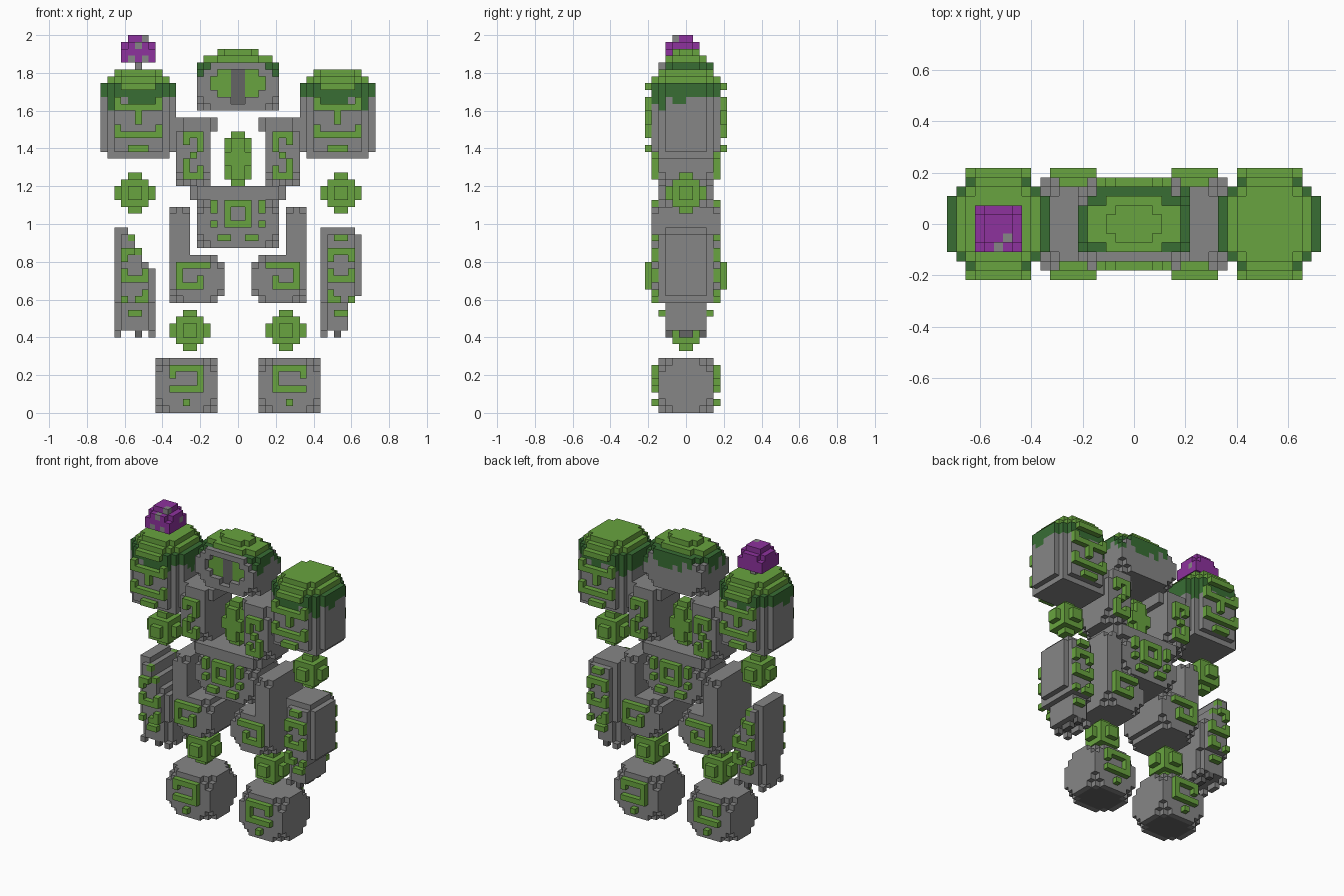
import bpy, random

if "Cube" in bpy.data.objects:
    bpy.data.objects.remove(bpy.data.objects["Cube"])

V = 2 / 55                     # size of one block
random.seed(4)

COLORS = {"stone": (0.24, 0.24, 0.24, 1), "dark_stone": (0.13, 0.13, 0.13, 1),
          "moss": (0.14, 0.37, 0.05, 1), "dark_moss": (0.04, 0.155, 0.034, 1),
          "purple_bloom": (0.27, 0.032, 0.34, 1)}
MATS = {}
for name, col in COLORS.items():
    MATS[name] = bpy.data.materials.new(name)
    MATS[name].diffuse_color = col
NAMES = list(COLORS)

# the six block faces: direction and corners
SIDES = [((-1, 0, 0), ((0, 0, 0), (0, 0, 1), (0, 1, 1), (0, 1, 0))),
         ((1, 0, 0), ((1, 0, 0), (1, 1, 0), (1, 1, 1), (1, 0, 1))),
         ((0, -1, 0), ((0, 0, 0), (1, 0, 0), (1, 0, 1), (0, 0, 1))),
         ((0, 1, 0), ((0, 1, 0), (0, 1, 1), (1, 1, 1), (1, 1, 0))),
         ((0, 0, -1), ((0, 0, 0), (0, 1, 0), (1, 1, 0), (1, 0, 0))),
         ((0, 0, 1), ((0, 0, 1), (1, 0, 1), (1, 1, 1), (0, 1, 1)))]


def build(name, cells):
    """Skin a {cell: colour} grid, keeping only the outside faces."""
    index, faces, mats = {}, [], []
    for (x, y, z), col in cells.items():
        for (a, b, c), quad in SIDES:
            if (x + a, y + b, z + c) not in cells:
                pts = [(x + p, y + q, z + r) for p, q, r in quad]
                faces.append([index.setdefault(p, len(index)) for p in pts])
                mats.append(NAMES.index(col))
    me = bpy.data.meshes.new(name)
    me.from_pydata([(x * V, y * V, z * V) for x, y, z in index], [], faces)
    for n in NAMES:
        me.materials.append(MATS[n])
    me.polygons.foreach_set("material_index", mats)
    bpy.context.collection.objects.link(bpy.data.objects.new(name, me))


def mirror(cells):
    return {(-1 - x, y, z): c for (x, y, z), c in cells.items()}


def pair(name, cells):
    build("right_" + name, cells)
    build("left_" + name, mirror(cells))


def box(x0, x1, y, z0, z1, cut=2, col="stone"):
    """Block from x0..x1, -y..y, z0..z1 with stepped corners."""
    return {(i, j, k): col for i in range(x0, x1) for j in range(-y, y) for k in range(z0, z1)
            if min(i - x0, x1 - 1 - i) + min(j + y, y - 1 - j) + min(k - z0, z1 - 1 - k) >= cut}


def ellipsoid(c, r, col):
    cells = {}
    for i in range(int(c[0] - r[0]) - 1, int(c[0] + r[0]) + 2):
        for j in range(int(c[1] - r[1]) - 1, int(c[1] + r[1]) + 2):
            for k in range(int(c[2] - r[2]) - 1, int(c[2] + r[2]) + 2):
                if sum(((p + .5 - q) / s) ** 2 for p, q, s in zip((i, j, k), c, r)) <= 1:
                    cells[i, j, k] = col
    return cells


def disc(x0, x1, y, z, col, e=2.6):
    """One rounded layer."""
    cx, rx = (x0 + x1) / 2, (x1 - x0) / 2
    return {(i, j, z): col for i in range(x0, x1) for j in range(-y, y)
            if abs((i + .5 - cx) / rx) ** e + abs((j + .5) / y) ** e <= 1}


def carve(cells, x0, rows):
    """Raised moss runes, one block proud of the front and back surface."""
    new = {}
    for k, text in rows.items():
        for n, ch in enumerate(text):
            ys = [c[1] for c in cells if c[0] == x0 + n and c[2] == k]
            if ch == "#" and ys:
                new[x0 + n, min(ys) - 1, k] = "moss"
                new[x0 + n, max(ys) + 1, k] = "moss"
    cells.update(new)


def drip(cells, level):
    """Dark moss above a ragged line."""
    fall = {}
    for c in cells:
        d = fall.setdefault(c[:2], random.choice((0, 0, 1, 2)))
        if c[2] >= level - d:
            cells[c] = "dark_moss"


# feet, with a dark sole
foot = box(-12, -3, 4, 0, 8)
for c in disc(-11, -4, 3, 0, "dark_stone"):
    foot[c] = "dark_stone"
carve(foot, -10, {6: "#####", 5: "#...#", 4: "....#", 3: "#####", 1: "..#.."})
pair("foot", foot)

# floating moss joints
pair("ankle_ball", ellipsoid((-7, 0, 12), (2.7, 2.7, 2.7), "moss"))
pair("elbow_ball", ellipsoid((-15, 0, 32), (2.7, 2.7, 2.7), "moss"))

# L-shaped legs
leg = box(-10, -2, 5, 16, 23)
leg = {c: m for c, m in leg.items() if not (c[0] == -3 and c[2] in (16, 22))}
leg.update(box(-10, -7, 5, 18, 30, 1))
carve(leg, -9, {21: "#####", 20: "#....", 19: "#..#.", 18: "####."})
pair("leg", leg)

# forearms: right one broken at the top, left one at the bottom
RUNES = {25: ".##.", 23: "####", 22: "#..#", 20: "#..#", 19: "####",
         17: "...#", 16: "#.##", 14: ".##."}


def forearm(tops, bottoms):
    cells = {}
    for n in range(6):
        for k in range(bottoms[n], tops[n]):
            d = 3 if k < 16 else 4
            end = n in (0, 5) or k == tops[n] - 1
            for j in range(-d, d):
                if not (end and j in (-d, d - 1)):
                    cells[n - 18, j, k] = "stone"
        # ragged broken stubs
        if n in (0, 3, 5) and bottoms[n] == 12:
            for j in (-3, -1, 0, 2):
                cells[n - 18, j, 11] = "dark_stone" if n == 3 else "stone"
    carve(cells, -17, RUNES)
    return cells


build("right_forearm", forearm((27, 27, 26, 24, 22, 21), (12,) * 6))
build("left_forearm", mirror(forearm((26, 27, 27, 27, 27, 27), (17, 16, 12, 12, 12, 12))))

# pelvis
pelvis = box(-6, 6, 4, 24, 31)
pelvis.update(box(-7, 7, 4, 31, 33, 1))
side = "#..#"
carve(pelvis, -4, {30: "#.####.#", 29: "#.#..#.#", 28: "..#..#..", 27: "#.####.#", 25: ".##..##."})
build("pelvis", pelvis)

# chest pillars with the heart between them
chest = box(-9, -4, 4, 33, 43)
chest.update(box(-9, -3, 4, 41, 43, 1))
carve(chest, -8, {40: "###", 39: "#.#", 38: "..#", 37: ".#.", 36: "#..", 35: "#.#", 34: "###"})
pair("chest", chest)
build("heart", ellipsoid((0, 0, 37), (2.25, 2.25, 4.2), "moss"))

# shoulders with mossy tops
shoulder = {}
for (x, y, z), m in box(-20, -9, 5, 37, 48, 0).items():
    dx, dy = min(x + 20, -10 - x), min(y + 5, 4 - y)
    if dx + dy >= 2 and (z > 37 or min(dx, dy) > 0) and (dx > 0 or dy > 1):
        shoulder[x, y, z] = m
drip(shoulder, 46)
shoulder.update(disc(-19, -10, 5, 48, "moss"))
shoulder.update(disc(-18, -11, 4, 49, "moss"))
carve(shoulder, -18, {47: ".#####.", 45: "#.....#", 44: "#######", 43: "...#...", 42: "...#...",
                      41: "#.....#", 40: "#######", 38: "..###.."})
pair("shoulder", shoulder)

# head with a sunken face and mossy cap
head = box(-6, 6, 4, 44, 51)
drip(head, 50)
for c in head:
    if c[1] == -4 and abs(c[0] + .5) < 5:
        head[c] = "stone"
for i in range(-4, 4):
    for k in range(45, 50):
        nose = i in (-1, 0)
        corner = i in (-4, 3, -2, 1) and k in (46, 49) and not (i in (-2, 1))
        if nose or (k > 45 and not corner):
            head.pop((i, -4, k), None)
            head[i, -3, k] = "dark_stone" if nose else "moss"
head.update(disc(-5, 5, 3, 51, "moss"))
head.update(disc(-3, 3, 2, 52, "moss"))
build("head", head)

# purple bloom on the right shoulder
bloom = {(-15, -1, 50): "stone", (-15, 0, 50): "stone"}
for i in range(-17, -12):
    for j in range(-3, 2):
        dx, dy = abs(i + 15), abs(j + 1)
        for k in range(51, 55):
            if (k < 54 or max(dx, dy) < 2) and (k < 53 or dx + dy < 4) and (k > 51 or max(dx, dy) == 2):
                bloom[i, j, k] = "purple_bloom"
for c in ((-15, -3, 53), (-16, -3, 51), (-14, -3, 51), (-14, -2, 54), (-13, 0, 52)):
    bloom[c] = "stone"
build("bloom", bloom)

for m in bpy.data.materials:
    if m.users and not m.is_grease_pencil:
        m.use_nodes = True
        m.node_tree.nodes["Principled BSDF"].inputs["Base Color"].default_value = m.diffuse_color
